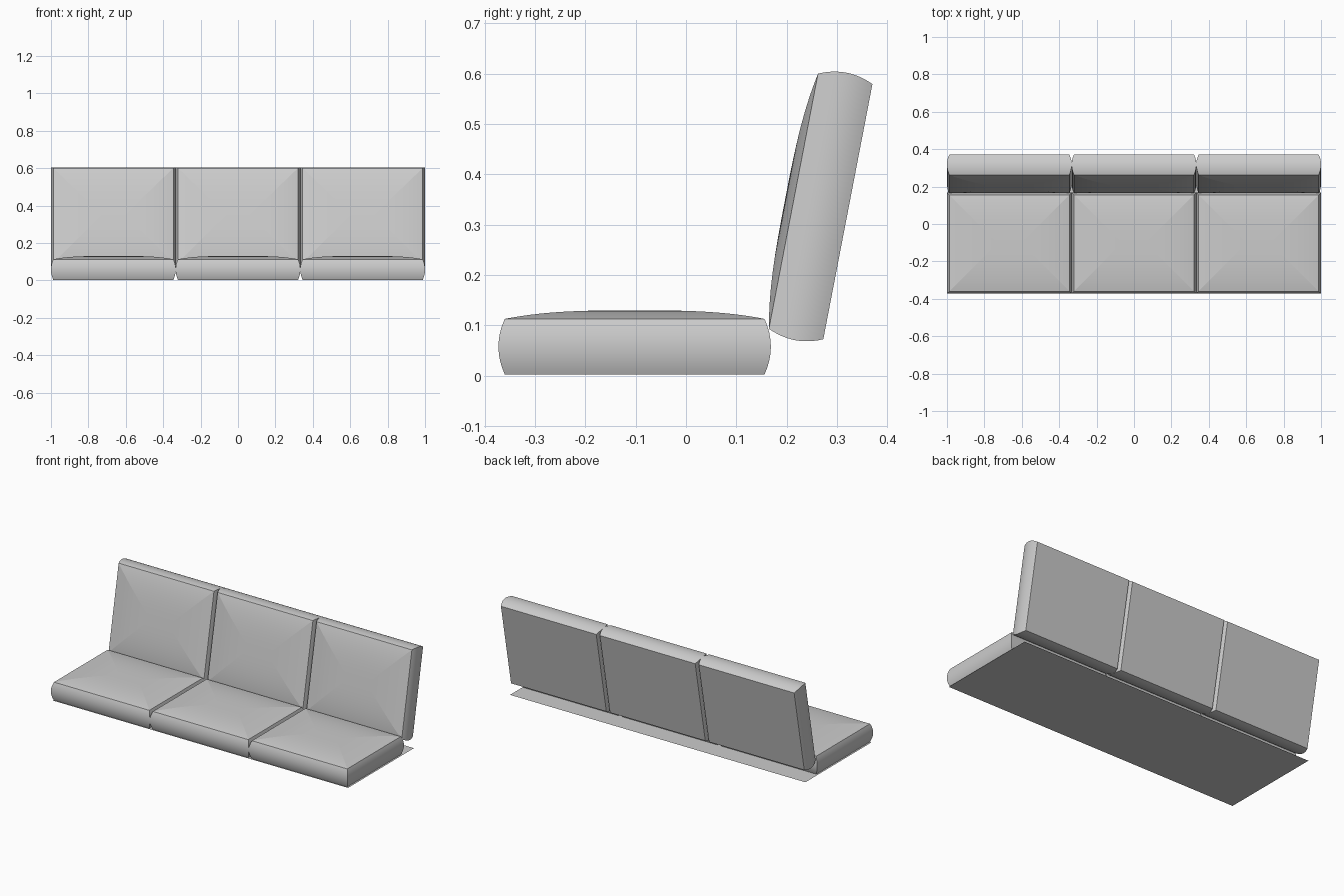
import bpy, bmesh, math
from mathutils import Matrix

if "Cube" in bpy.data.objects:
    bpy.data.objects.remove(bpy.data.objects["Cube"])

HX, HY = 0.321, 0.258      # half size of the cushion's edge rectangle
THICK, BULGE, CROWN = 0.11, 0.0125, 0.017
PITCH = 0.6667


def cushion_mesh():
    # stacked rectangles: bulged border first, then the mitred crown up to a ridge
    levels = []
    for i in range(13):
        t = i / 12
        levels.append((BULGE * (1 - (2 * t - 1) ** 2), THICK * t))
    for i in range(1, 17):
        t = i / 16
        t = 1 - (1 - t) ** 0.8 if t < 1 else 1.0
        levels.append((-HY * t, THICK + CROWN * (1 - (1 - t) ** 3)))

    bm = bmesh.new()
    rings = []
    for off, z in levels:
        x, y = HX + off, HY + off
        rings.append([bm.verts.new(p) for p in
                      ((-x, -y, z), (x, -y, z), (x, y, z), (-x, y, z))])
    bm.faces.new(rings[0][::-1])
    for a, b in zip(rings, rings[1:]):
        for k in range(4):
            n = (k + 1) % 4
            bm.faces.new((a[k], a[n], b[n], b[k]))
    for f in bm.faces:
        f.smooth = True
    # piping seams and mitred corners stay crisp
    bm.edges.ensure_lookup_table()
    for a, b in zip(rings, rings[1:]):
        for k in range(4):
            bm.edges.get((a[k], b[k])).smooth = False
    for r in (rings[0], rings[12]):
        for k in range(4):
            bm.edges.get((r[k], r[(k + 1) % 4])).smooth = False
    bmesh.ops.remove_doubles(bm, verts=bm.verts[:], dist=1e-5)
    bm.normal_update()
    me = bpy.data.meshes.new("cushion")
    bm.to_mesh(me)
    bm.free()
    return me


def add(name, mesh, matrix):
    ob = bpy.data.objects.new(name, mesh)
    bpy.context.collection.objects.link(ob)
    ob.matrix_world = matrix
    return ob


# three seat cushions and three identical, tilted back cushions
cushion = cushion_mesh()
tilt = Matrix.Rotation(math.radians(79.1), 4, 'X')
for i, side in enumerate(("left", "middle", "right")):
    x = (i - 1) * PITCH
    add("seat_cushion_" + side, cushion, Matrix.Translation((x, -0.102, 0.003)))
    add("back_cushion_" + side, cushion, Matrix.Translation((x, 0.3215, 0.326)) @ tilt)

# thin base sheet under the seat, reaching back below the backrest
base = bpy.data.meshes.new("base_sheet")
base.from_pydata([(-0.995, -0.362, 0), (0.995, -0.362, 0), (0.995, 0.272, 0), (-0.995, 0.272, 0)],
                 [], [(0, 1, 2, 3)])
add("base_sheet", base, Matrix.Identity(4))
